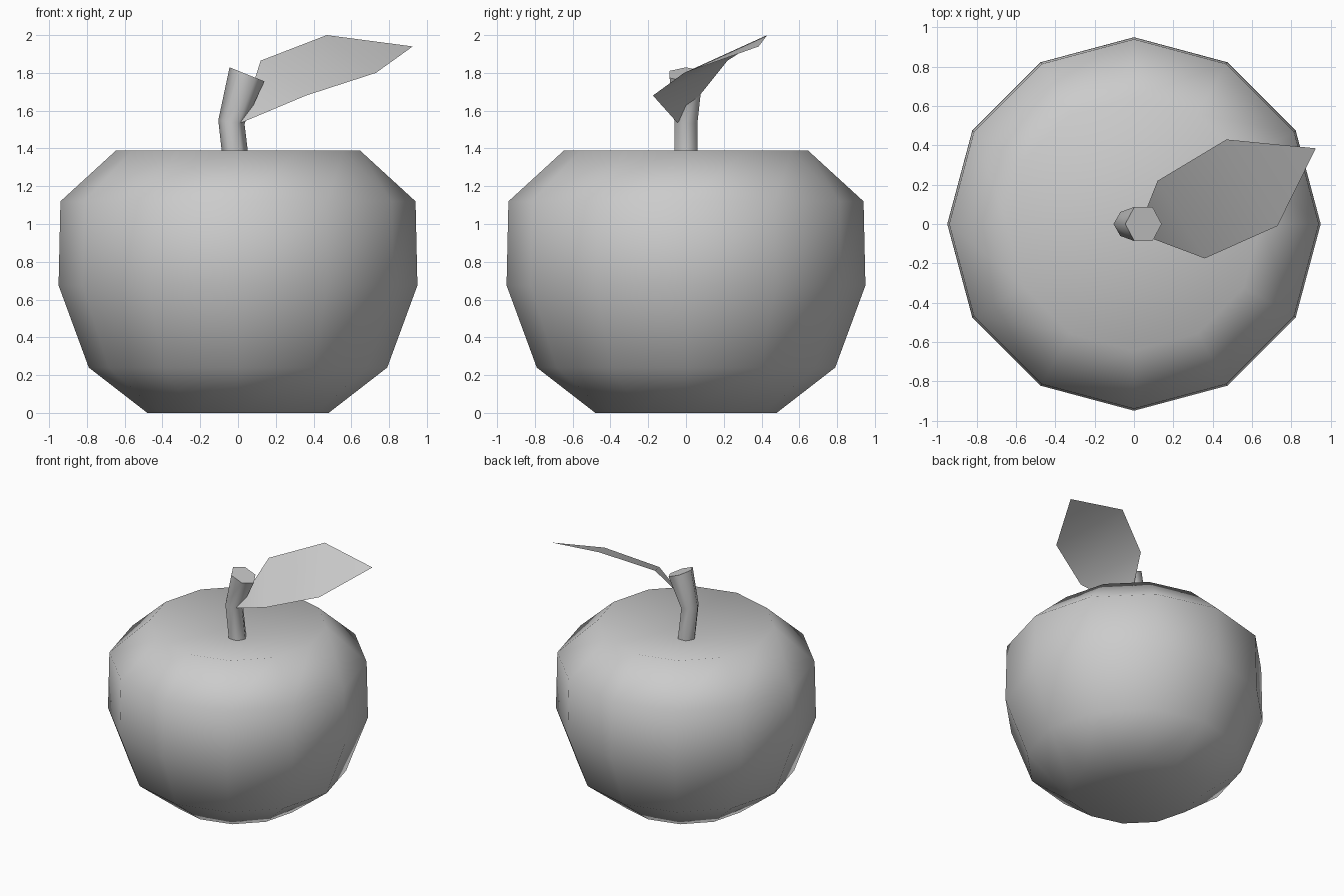
import bpy, bmesh, math
from mathutils import Vector, Matrix

cube = bpy.data.objects.get("Cube")
if cube:
    bpy.data.objects.remove(cube, do_unlink=True)

# single plain colour
grey = bpy.data.materials.new("plain grey")
grey.use_nodes = True
colour = (0.6, 0.6, 0.6, 1)
grey.diffuse_color = colour
grey.node_tree.nodes["Principled BSDF"].inputs["Base Color"].default_value = colour


def finish(name, bm, angle):
    """Turn a bmesh into a smooth-shaded object."""
    mesh = bpy.data.meshes.new(name)
    bm.to_mesh(mesh)
    bm.free()
    mesh.materials.append(grey)
    obj = bpy.data.objects.new(name, mesh)
    bpy.context.collection.objects.link(obj)
    bpy.ops.object.select_all(action='DESELECT')
    obj.select_set(True)
    bpy.context.view_layer.objects.active = obj
    bpy.ops.object.shade_smooth_by_angle(angle=math.radians(angle))
    return obj


def loft(name, rings, sides, angle, start=None, end=None):
    """Bridge rings of (centre, radius, tilt about y); close with a fan to a pole or a flat cap."""
    bm = bmesh.new()
    loops = []
    for centre, radius, tilt in rings:
        turn = Matrix.Rotation(math.radians(tilt), 3, 'Y')
        loop = []
        for i in range(sides):
            a = math.tau * i / sides
            spoke = Vector((math.cos(a), math.sin(a), 0)) * radius
            loop.append(bm.verts.new(Vector(centre) + turn @ spoke))
        loops.append(loop)
    for low, high in zip(loops, loops[1:]):
        for i in range(sides):
            j = (i + 1) % sides
            bm.faces.new((low[i], low[j], high[j], high[i]))
    for loop, pole in ((loops[0], start), (loops[-1], end)):
        if pole is None:
            bm.faces.new(loop)
        else:
            tip = bm.verts.new(pole)
            for i in range(sides):
                bm.faces.new((loop[i], loop[(i + 1) % sides], tip))
    bmesh.ops.recalc_face_normals(bm, faces=bm.faces)
    return finish(name, bm, angle)


# fruit body: twelve-sided, dimpled at the top and slightly underneath
profile = [(0.48, 0), (0.79, 0.24), (0.95, 0.675), (0.94, 1.12), (0.645, 1.39)]
loft("fruit_body", [((0, 0, z), r, 0) for r, z in profile], 12, 80,
     start=(0, 0, 0.05), end=(0, 0, 1.27))

# bent six-sided stem that flares at its slanted tip
loft("stem", [((0, 0, 1.24), 0.07, 0),
              ((-0.035, 0, 1.54), 0.07, 8),
              ((0.048, 0, 1.792), 0.1, 22)], 6, 62)

# thin leaf: paired edge points between the stalk end and the tip
bm = bmesh.new()
base, near_a, near_b, tip, far_b, far_a = [bm.verts.new(p) for p in (
    (0.015, -0.045, 1.535), (0.36, -0.175, 1.68), (0.73, -0.01, 1.8),
    (0.925, 0.385, 1.94), (0.47, 0.43, 2.0), (0.12, 0.22, 1.865))]
bm.faces.new((base, near_a, far_a))
bm.faces.new((near_a, near_b, far_b, far_a))
bm.faces.new((near_b, tip, far_b))
finish("leaf", bm, 80)
